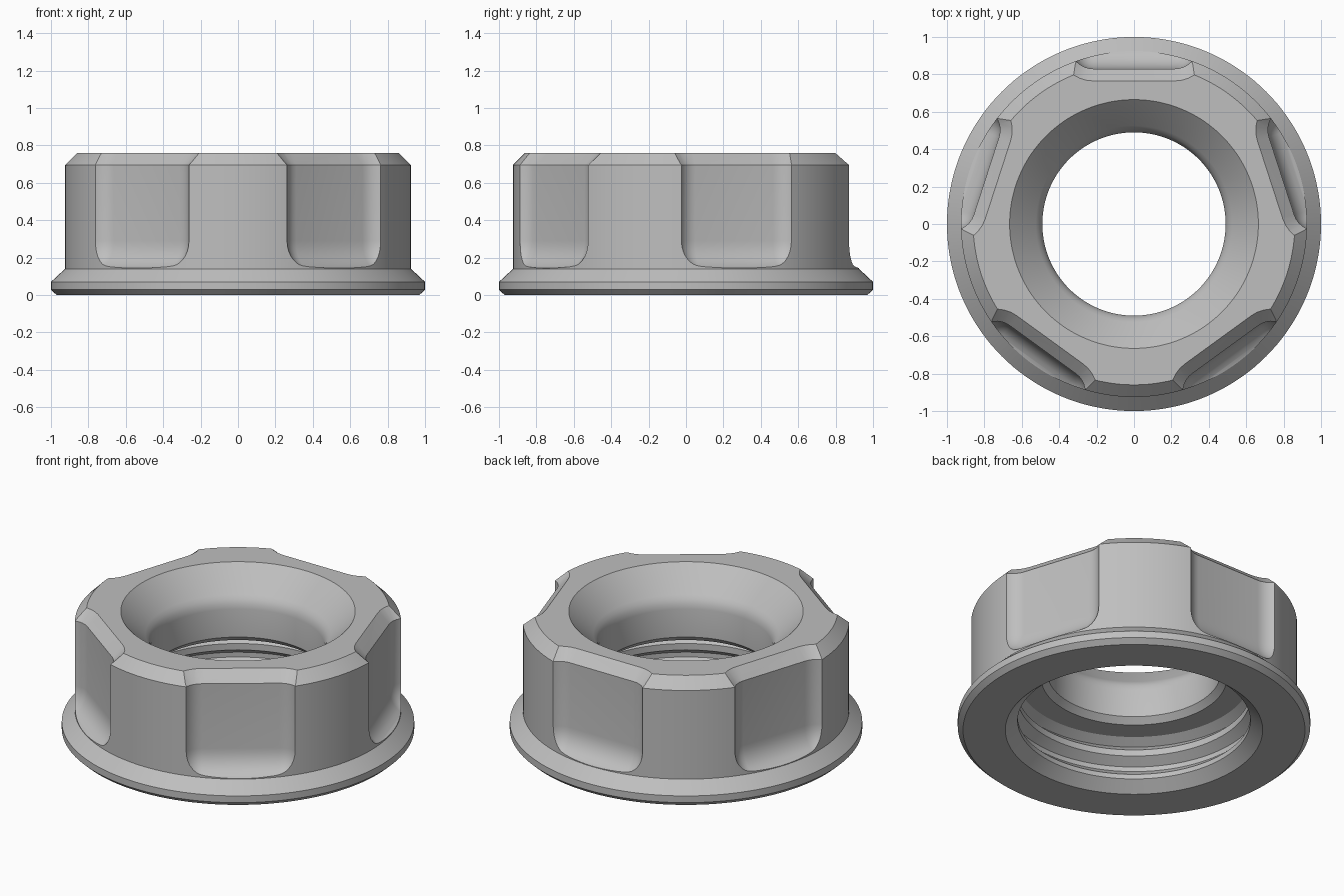
import bpy, bmesh, math
from mathutils import Matrix, Vector

default = bpy.data.objects.get("Cube")
if default:
    bpy.data.objects.remove(default, do_unlink=True)

grey = bpy.data.materials.new("light_grey")
grey.use_nodes = True
colour = (0.52, 0.52, 0.52, 1)
grey.diffuse_color = colour
grey.node_tree.nodes["Principled BSDF"].inputs["Base Color"].default_value = colour


def make_object(name, bm):
    bmesh.ops.recalc_face_normals(bm, faces=bm.faces)
    mesh = bpy.data.meshes.new(name)
    bm.to_mesh(mesh)
    bm.free()
    mesh.materials.append(grey)
    obj = bpy.data.objects.new(name, mesh)
    bpy.context.collection.objects.link(obj)
    return obj


def lathe(name, profile, steps=144):
    """Revolve a closed (radius, height) outline about z."""
    bm = bmesh.new()
    rings = []
    for i in range(steps):
        a = math.tau * i / steps
        rings.append([bm.verts.new((r * math.cos(a), r * math.sin(a), z)) for r, z in profile])
    n = len(profile)
    for i in range(steps):
        a, b = rings[i], rings[(i + 1) % steps]
        for j in range(n):
            k = (j + 1) % n
            bm.faces.new((a[j], b[j], b[k], a[k]))
    return make_object(name, bm)


# Nut body: flange, drum, funnel mouth, then threaded bore
outside = [(0.97, 0), (1, 0.028), (1, 0.07), (0.925, 0.14), (0.925, 0.695), (0.86, 0.76)]
funnel = [(0.665, 0.76), (0.525, 0.62), (0.508, 0.6), (0.496, 0.575), (0.49, 0.545)]
shoulder = [(0.49, 0.37), (0.525, 0.335), (0.66, 0.335)]
thread = [(0.715, 0.3), (0.66, 0.25), (0.66, 0.21), (0.715, 0.17), (0.715, 0.14),
          (0.66, 0.09), (0.66, 0.06), (0.73, 0)]
nut = lathe("flanged_lock_nut", outside + funnel + shoulder + thread)

# Grip pocket cutter: stacked rounded sections, filleted floor, flared top
CORNER_X, CORNER_Y, RADIUS = 0.219, 0.95, 0.12
FLOOR, FILLET, CHAMFER = 0.14, 0.15, 0.695


def section(z, r, arc=8):
    right = [(CORNER_X + r, 1.4, z)]
    for i in range(arc + 1):
        a = math.pi / 2 * i / arc
        right.append((CORNER_X + r * math.cos(a), CORNER_Y - r * math.sin(a), z))
    return right + [(-x, y, h) for x, y, h in reversed(right)]


levels = []
for i in range(9):
    a = math.pi / 2 * i / 8
    levels.append((FLOOR + FILLET * (1 - math.cos(a)), max(RADIUS * math.sin(a), 0.002)))
levels += [(CHAMFER, RADIUS), (0.8, RADIUS + 0.8 - CHAMFER)]

bm = bmesh.new()
for k in range(5):
    turn = Matrix.Rotation(math.tau * k / 5, 3, "Z")
    loops = [[bm.verts.new(turn @ Vector(p)) for p in section(z, r)] for z, r in levels]
    for low, high in zip(loops, loops[1:]):
        for j in range(len(low)):
            m = (j + 1) % len(low)
            bm.faces.new((low[j], low[m], high[m], high[j]))
    bm.faces.new(loops[0])
    bm.faces.new(loops[-1])
cutter = make_object("pocket_cutter", bm)
cutter.hide_render = True

# Cut the pockets, then smooth the rounded faces
cut = nut.modifiers.new("pockets", "BOOLEAN")
cut.operation = "DIFFERENCE"
cut.solver = "EXACT"
cut.object = cutter
bpy.ops.object.select_all(action="DESELECT")
bpy.context.view_layer.objects.active = nut
nut.select_set(True)
bpy.ops.object.modifier_apply(modifier=cut.name)
bpy.data.objects.remove(cutter, do_unlink=True)
bpy.ops.object.shade_smooth_by_angle(angle=math.radians(25))
